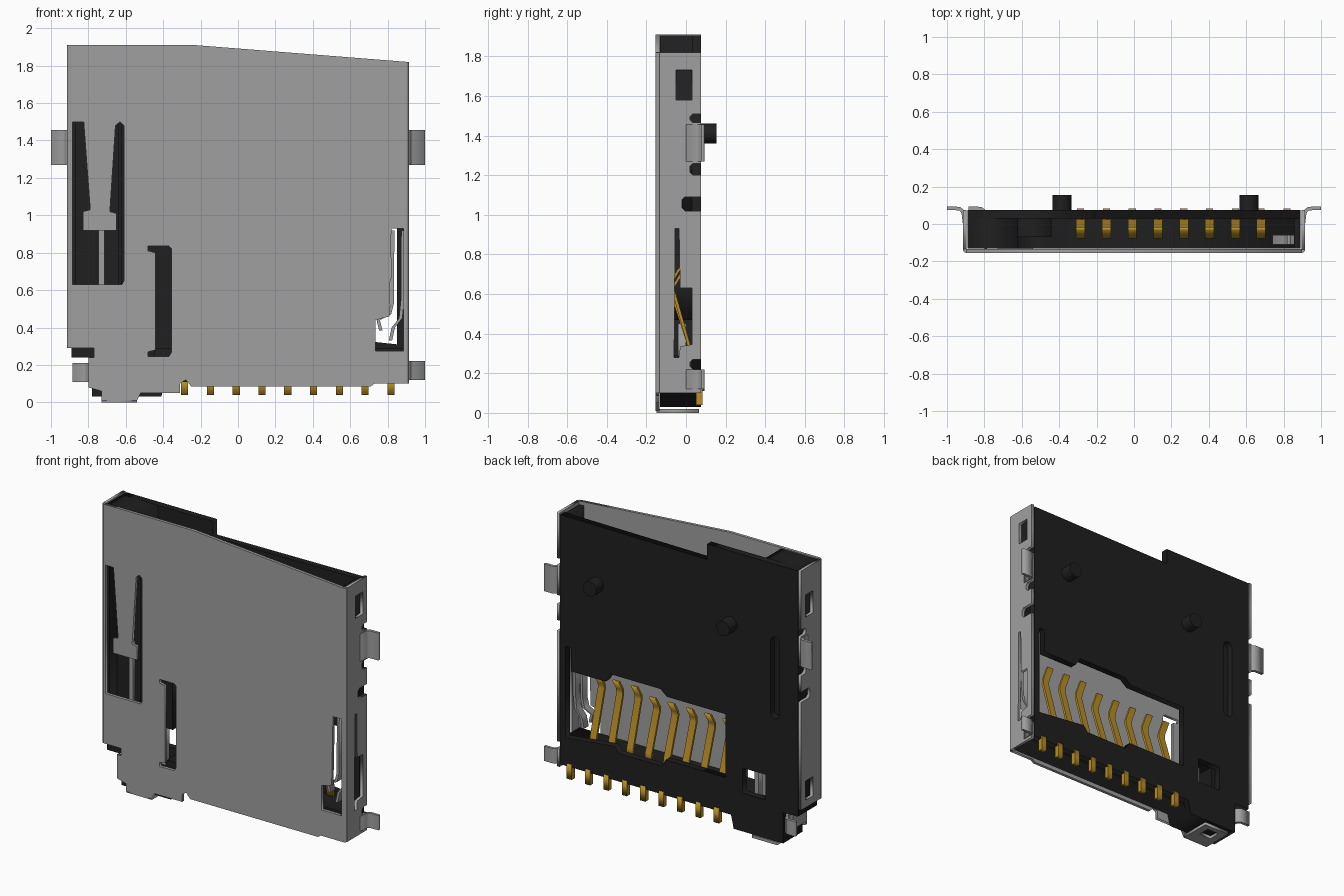
import bpy, bmesh, math
from mathutils import Vector

cube = bpy.data.objects.get("Cube")
if cube:
    bpy.data.objects.remove(cube, do_unlink=True)


def material(name, rgb, metallic=0.0):
    m = bpy.data.materials.new(name)
    m.use_nodes = True
    m.diffuse_color = (*rgb, 1)
    bsdf = m.node_tree.nodes["Principled BSDF"]
    bsdf.inputs["Base Color"].default_value = (*rgb, 1)
    bsdf.inputs["Roughness"].default_value = 0.5
    return m


STEEL = material("steel grey", (0.35, 0.35, 0.35))
BLACK = material("black plastic", (0.014, 0.014, 0.014))
GOLD = material("gold contact", (0.48, 0.27, 0.02))

# Axis of extrusion -> how (u, v, depth) maps to the model's x, y, z
MAPS = {"x": lambda p: (p.z, p.x, p.y),
        "y": lambda p: (p.x, p.z, p.y),
        "z": lambda p: (p.x, p.y, p.z)}


def slab(name, axis, lo, hi, outline, mat, holes=()):
    """Extrude a flat outline with holes between lo and hi along an axis."""
    cu = bpy.data.curves.new(name, "CURVE")
    cu.dimensions, cu.fill_mode, cu.extrude = "2D", "BOTH", (hi - lo) / 2
    for loop in (outline, *holes):
        sp = cu.splines.new("POLY")
        sp.points.add(len(loop) - 1)
        for pt, (u, v) in zip(sp.points, loop):
            pt.co = (u, v, 0, 1)
        sp.use_cyclic_u = True
    tmp = bpy.data.objects.new(name + "_tmp", cu)
    bpy.context.collection.objects.link(tmp)
    dg = bpy.context.evaluated_depsgraph_get()
    me = bpy.data.meshes.new_from_object(tmp.evaluated_get(dg))
    bpy.data.objects.remove(tmp, do_unlink=True)
    bpy.data.curves.remove(cu)
    for v in me.vertices:
        v.co = MAPS[axis](v.co + Vector((0, 0, (lo + hi) / 2)))
    bm = bmesh.new()
    bm.from_mesh(me)
    bmesh.ops.remove_doubles(bm, verts=bm.verts, dist=1e-5)
    bmesh.ops.recalc_face_normals(bm, faces=bm.faces)
    bm.to_mesh(me)
    bm.free()
    me.name = name
    me.materials.clear()
    me.materials.append(mat)
    ob = bpy.data.objects.new(name, me)
    bpy.context.collection.objects.link(ob)
    return ob


def rect(u0, v0, u1, v1):
    return [(u0, v0), (u1, v0), (u1, v1), (u0, v1)]


def ribbon(path, w):
    """Outline of an upright strip following a path."""
    return [(u - w / 2, v) for u, v in path] + [(u + w / 2, v) for u, v in reversed(path)]


def pill(u, v0, v1, r, n=8):
    arc = [math.pi * i / n for i in range(n + 1)]
    return ([(u + r * math.cos(a), v1 - r + r * math.sin(a)) for a in arc] +
            [(u - r * math.cos(a), v0 + r - r * math.sin(a)) for a in arc])


# --- Plastic body ---
contact_window = [(-0.35, 0.36), (0.1, 0.36), (0.13, 0.31), (0.45, 0.31), (0.48, 0.35),
                  (0.85, 0.31), (0.85, 0.93), (0.81, 0.93), (0.81, 0.77), (0.55, 0.77),
                  (0.51, 0.83), (0.14, 0.83), (0.09, 0.79), (-0.35, 0.79)]
back_outline = [(-0.89, 0.24), (-0.78, 0.24), (-0.78, 0.03), (-0.41, 0.03), (-0.39, 0.12),
                (0.89, 0.12), (0.89, 1.81), (-0.21, 1.8), (-0.21, 1.905), (-0.89, 1.905)]
slab("body_back", "y", 0.03, 0.075, back_outline, BLACK,
     [contact_window, rect(-0.65, 0.29, -0.475, 0.46), pill(-0.72, 0.86, 1.41, 0.035)])

frame = [(-0.89, 0.24), (-0.78, 0.24), (-0.78, 0.03), (-0.41, 0.03), (-0.39, 0.11),
         (0.89, 0.11), (0.89, 0.29), (-0.44, 0.29), (-0.47, 0.2), (-0.62, 0.2),
         (-0.62, 1.905), (-0.89, 1.905)]
slab("body_frame", "y", -0.05, 0.032, frame, BLACK)
slab("body_frame_front", "y", -0.132, -0.05, frame, BLACK,
     [rect(-0.87, 0.55, -0.64, 1.55)])
slab("body_right_rail", "y", -0.132, 0.032, rect(0.855, 0.93, 0.89, 1.8), BLACK)
slab("slot_step", "y", -0.07, 0.032, rect(-0.63, 0.47, -0.44, 0.8), BLACK)

# Locating pegs
for side, x in (("right", -0.385), ("left", 0.615)):
    bpy.ops.mesh.primitive_cylinder_add(vertices=32, radius=0.05, depth=0.1,
                                        location=(x, 0.105, 1.41),
                                        rotation=(math.pi / 2, 0, 0))
    peg = bpy.context.object
    peg.name = side + "_peg"
    peg.data.materials.append(BLACK)
    bpy.ops.object.shade_smooth_by_angle()

# --- Steel shell ---
front_outline = [(-0.895, 0.29), (-0.77, 0.29), (-0.77, 0.24), (-0.8, 0.24), (-0.8, 0.08),
                 (-0.73, 0.06), (-0.73, 0.01), (-0.54, 0.01), (-0.52, 0.05), (-0.31, 0.05),
                 (-0.31, 0.1), (-0.28, 0.12), (-0.25, 0.085), (0.71, 0.085), (0.73, 0.1),
                 (0.895, 0.1), (0.895, 1.821), (-0.23, 1.91), (-0.895, 1.91)]
latch_window = [(-0.885, 0.63), (-0.62, 0.63), (-0.61, 0.65), (-0.61, 1.48), (-0.63, 1.5),
                (-0.655, 1.48), (-0.685, 1.02), (-0.65, 1.01), (-0.65, 0.92), (-0.83, 0.92),
                (-0.83, 1.02), (-0.79, 1.03), (-0.825, 1.5), (-0.885, 1.5)]
stop_slot = [(-0.48, 0.245), (-0.37, 0.245), (-0.355, 0.27), (-0.355, 0.82), (-0.37, 0.835),
             (-0.48, 0.835), (-0.48, 0.81), (-0.44, 0.8), (-0.44, 0.28), (-0.48, 0.27)]
switch_window = [(0.735, 0.275), (0.885, 0.275), (0.885, 0.93), (0.82, 0.93),
                 (0.81, 0.46), (0.735, 0.44)]
slab("shell_front", "y", -0.155, -0.135, front_outline, STEEL,
     [latch_window, stop_slot, switch_window])


def side_outline(z0, z1, notches):
    pts = [(-0.135, z0), (0.075, z0)]
    for a, b, y in notches:
        pts += [(0.075, a), (y + 0.015, a), (y, a + 0.015),
                (y, b - 0.015), (y + 0.015, b), (0.075, b)]
    return pts + [(0.075, z1), (-0.135, z1)]


notches = [(1.02, 1.09, -0.02), (1.2, 1.26, 0.02), (1.465, 1.51, 0.02)]
switch_side = [(-0.06, 0.28), (-0.035, 0.28), (-0.03, 0.335), (0.03, 0.345), (0.03, 0.63),
               (-0.03, 0.63), (-0.035, 0.93), (-0.055, 0.93)]
slab("shell_left_wall", "x", 0.895, 0.915,
     side_outline(0.1, 1.82, [(0.22, 0.27, 0.02)] + notches), STEEL,
     [rect(-0.05, 1.58, 0.03, 1.73), switch_side])
slab("shell_right_wall", "x", -0.915, -0.895, side_outline(0.29, 1.91, notches), STEEL,
     [rect(-0.05, 1.58, 0.03, 1.73), rect(-0.05, 0.34, 0.03, 0.47)])

# Rounded bends joining the front to the side walls, and the solder wings
arc = [math.pi / 2 * i / 5 for i in range(6)]
bend = [(0.895 + 0.02 * math.cos(a), -0.135 - 0.02 * math.sin(a)) for a in arc] + [(0.895, -0.135)]
wing = [(0.9, 0.0), (0.915, 0.0), (0.922, 0.058), (0.935, 0.073), (1.0, 0.075),
        (1.0, 0.093), (0.93, 0.092), (0.905, 0.07)]
for side, s, z0, z1 in (("left", 1, 0.1, 1.82), ("right", -1, 0.29, 1.91)):
    slab(side + "_bend", "z", z0, z1, [(s * x, y) for x, y in bend], STEEL)
    slab(side + "_upper_wing", "z", 1.27, 1.455, [(s * x, y) for x, y in wing], STEEL)
slab("left_lower_wing", "z", 0.12, 0.22, wing, STEEL)
slab("right_lower_wing", "z", 0.11, 0.21, [(0.115 - x, y) for x, y in wing], STEEL)
slab("right_lower_wall", "x", -0.8, -0.785, rect(-0.14, 0.1, 0.05, 0.22), STEEL)

# Tab folded under the foot
slab("bottom_tab", "z", 0.0, 0.02, rect(-0.73, -0.15, -0.54, 0.065), STEEL,
     [rect(-0.68, -0.05, -0.59, 0.03)])

# Latch rod, stop lever and switch springs
slab("latch_rod", "y", -0.1, -0.08, rect(-0.745, 0.56, -0.715, 1.0), STEEL)
slab("stop_lever", "y", -0.04, 0.0, rect(-0.545, 0.2, -0.515, 0.45), STEEL)
slab("switch_spring_inner", "y", -0.11, -0.06,
     ribbon([(0.827, 0.92), (0.825, 0.53), (0.81, 0.47), (0.75, 0.44), (0.763, 0.385)], 0.018), STEEL)
slab("switch_spring_outer", "y", -0.11, -0.06,
     ribbon([(0.882, 0.92), (0.88, 0.55), (0.87, 0.45), (0.83, 0.4), (0.815, 0.33)], 0.018), STEEL)

# --- Contacts: nine solder pins, eight sprung fingers ---
for i in range(9):
    x = -0.285 + 0.1378 * i
    slab(f"solder_pin_{i + 1}", "x", x - 0.019, x + 0.019, rect(0.05, 0.04, 0.083, 0.14), GOLD)
    if i < 8:
        lift = 0.04 if i > 4 else 0.0
        finger = [(0.025, 0.27), (0.015, 0.34), (-0.07, 0.6 + lift),
                  (-0.068, 0.63 + lift), (-0.025, 0.7 + lift)]
        slab(f"contact_finger_{i + 1}", "x", x - 0.024, x + 0.024, ribbon(finger, 0.016), GOLD)
